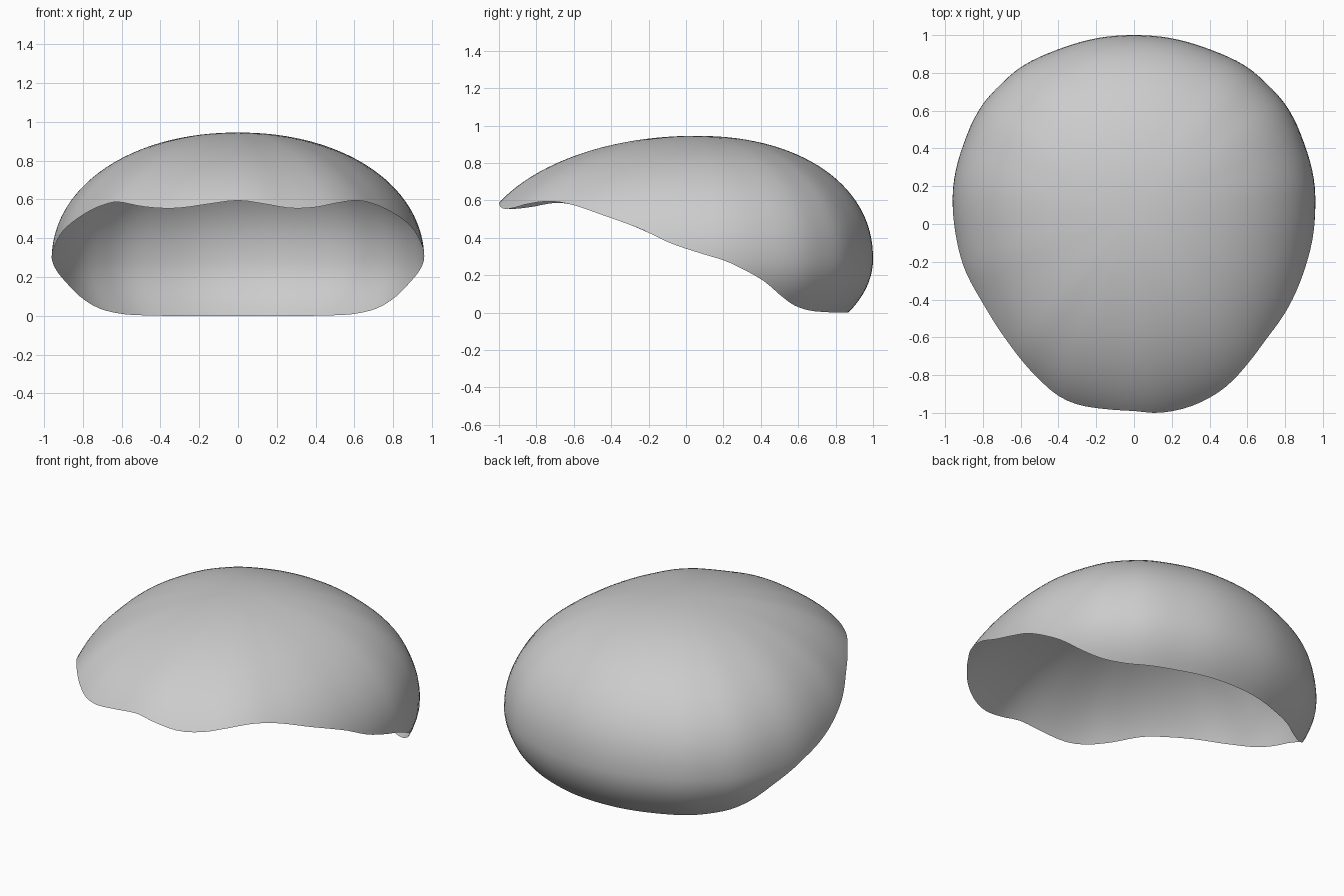
import bpy, bmesh, math

if "Cube" in bpy.data.objects:
    bpy.data.objects.remove(bpy.data.objects["Cube"])

CY, Z0, UP, DOWN = 0.05, 0.285, 0.66, 0.56   # apex y, widest height, heights above / below it
SEGS, RINGS = 128, 40

# Outline seen from the top with the height of the open rim: x, y, rim z
back_half = [(.96, .1, .31), (.957, .2, .28), (.94, .3, .235), (.9, .43, .165), (.86, .53, .095),
             (.8, .635, .04), (.7, .745, .012), (.6, .83, .004), (.4, .925, 0), (.2, .983, 0)]
front_right = [(0, -.99, .595), (.12, -1, .58), (.27, -.975, .555), (.4, -.92, .56), (.5, -.85, .58),
               (.61, -.73, .595), (.7, -.61, .577), (.8, -.47, .53), (.9, -.25, .45), (.945, -.08, .37)]
front_left = [(-.945, -.05, .36), (-.9, -.23, .44), (-.8, -.42, .52), (-.7, -.58, .57),
              (-.62, -.69, .587), (-.5, -.825, .565), (-.4, -.91, .555), (-.3, -.955, .556), (-.15, -.98, .577)]
outline = (front_right + back_half + [(0, 1, 0)]
           + [(-x, y, z) for x, y, z in reversed(back_half)] + front_left)

# Convert to azimuth (measured from the front), radius, rim height
keys = sorted((math.atan2(x, CY - y) % (2 * math.pi), math.hypot(x, y - CY), z) for x, y, z in outline)
TAU = 2 * math.pi
keys = ([(a - TAU, r, z) for a, r, z in keys[-2:]] + keys
        + [(a + TAU, r, z) for a, r, z in keys[:3]])


def sample(a):
    """Smooth interpolation of radius and rim height round the outline."""
    i = next(i for i in range(1, len(keys) - 2) if keys[i][0] <= a < keys[i + 1][0])
    p, q, s, t = keys[i - 1:i + 3]
    h = s[0] - q[0]
    u = (a - q[0]) / h
    out = []
    for k in (1, 2):
        m0 = (s[k] - p[k]) / (s[0] - p[0]) * h
        m1 = (t[k] - q[k]) / (t[0] - q[0]) * h
        out.append((2*u**3 - 3*u*u + 1) * q[k] + (u**3 - 2*u*u + u) * m0
                   + (3*u*u - 2*u**3) * s[k] + (u**3 - u*u) * m1)
    return out[0], max(0.0, out[1])


bm = bmesh.new()
apex = bm.verts.new((0, CY, Z0 + UP))
columns = []
for s in range(SEGS):
    a = TAU * s / SEGS
    r, rim = sample(a)
    n = 2.08 - 0.08 * math.cos(a)            # fuller curve at the back
    e = 2 / n
    k = (rim - Z0) / (UP if rim > Z0 else DOWN)
    if k > 0:                                 # rim above the widest level: extend the full radius
        end = math.acos(k ** (1 / e))
        r /= math.sin(end) ** e
    else:
        end = math.pi / 2 + math.asin(-k)
    col = []
    for j in range(1, RINGS + 1):
        t = end * j / RINGS
        c, sn = math.cos(t), math.sin(t)
        if c >= 0:
            rad, z = r * sn ** e, Z0 + UP * c ** e
        else:
            rad, z = r * sn, Z0 + DOWN * c
        col.append(bm.verts.new((rad * math.sin(a), CY - rad * math.cos(a), z)))
    columns.append(col)

# Skin the dome, leaving the underside open
for s in range(SEGS):
    c, d = columns[s], columns[(s + 1) % SEGS]
    bm.faces.new((apex, c[0], d[0]))
    for j in range(RINGS - 1):
        bm.faces.new((c[j], c[j + 1], d[j + 1], d[j]))
for f in bm.faces:
    f.smooth = True

mesh = bpy.data.meshes.new("dome_shell")
bm.to_mesh(mesh)
bm.free()
shell = bpy.data.objects.new("dome_shell", mesh)
bpy.context.collection.objects.link(shell)

grey = bpy.data.materials.new("light grey")
grey.diffuse_color = (0.6, 0.6, 0.6, 1)
grey.use_nodes = True
grey.node_tree.nodes["Principled BSDF"].inputs["Base Color"].default_value = grey.diffuse_color
mesh.materials.append(grey)
